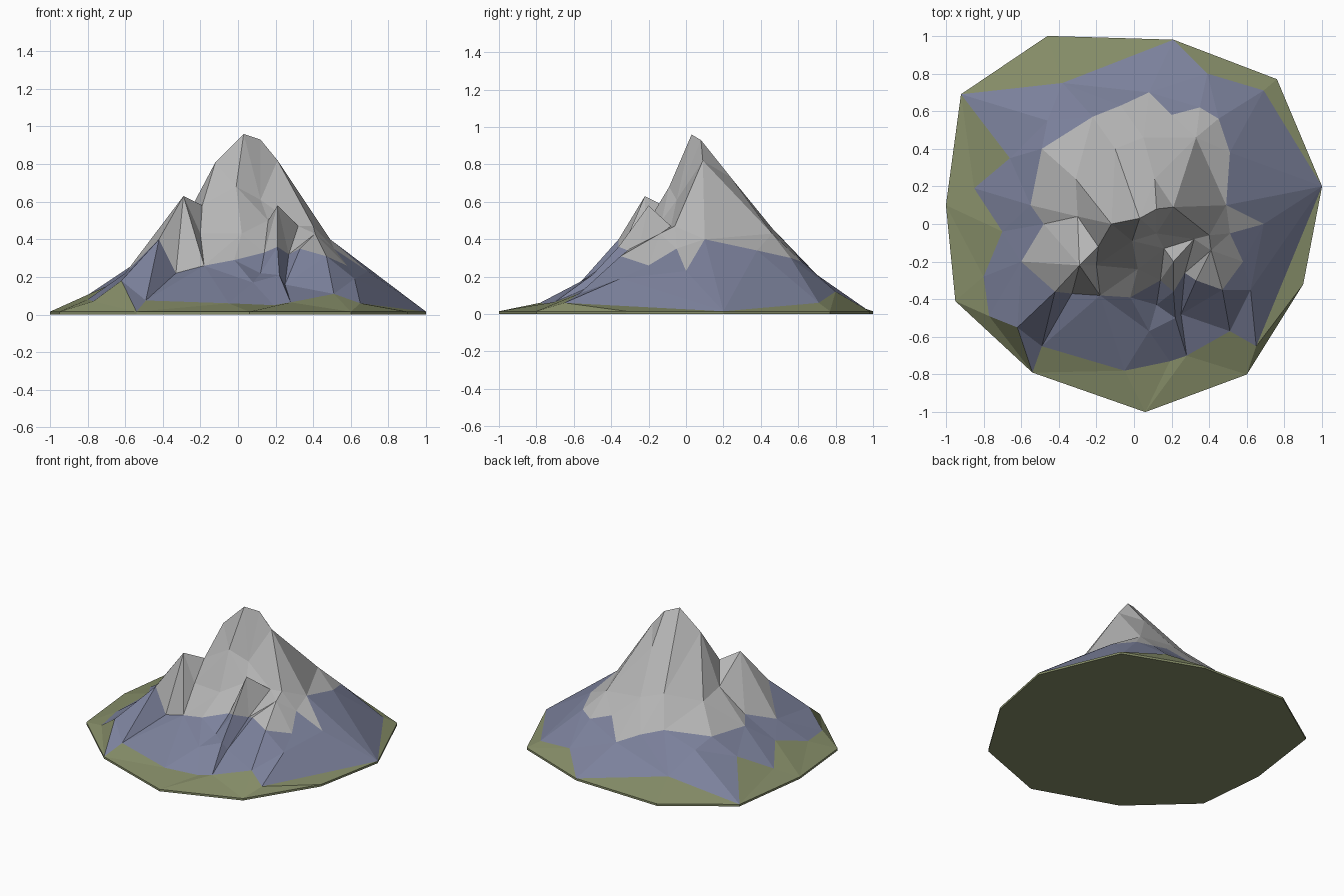
import bpy
from mathutils import Vector
from mathutils.geometry import delaunay_2d_cdt

if "Cube" in bpy.data.objects:
    bpy.data.objects.remove(bpy.data.objects["Cube"])

# Plan outline of the grass base
outline = [(-.46, 1), (.21, .98), (.76, .77), (1, .2), (.9, -.32), (.6, -.8),
           (.06, -1), (-.54, -.79), (-.95, -.41), (-1, .1), (-.92, .69)]
RIM = .015

# Foot of the rock, where it meets the grass
foot = [(-.92, .69, RIM), (-.38, .75, .1), (.21, .98, RIM), (.39, .8, .12), (.69, .71, .06),
        (1, .2, RIM), (.65, -.65, .06), (.51, -.57, .11), (.28, -.7, .065), (.19, -.73, .05),
        (-.05, -.78, .06), (-.49, -.65, .075), (-.54, -.79, RIM), (-.62, -.55, .18),
        (-.77, -.49, .07), (-.8, -.28, .08), (-.7, -.04, .15), (-.85, .19, .07), (-.66, .35, .17)]

# Ridges and gullies, running from high to low
peak, shoulder, saddle = (.03, .03, .96), (-.12, 0, .81), (-.19, -.12, .58)
left_peak, spur = (-.29, -.22, .63), (.21, -.2, .58)
east, east_low = (.21, .09, .82), (.49, .1, .4)
lines = [
    [peak, shoulder, saddle, left_peak, (-.42, -.36, .4), (-.62, -.55, .18)],
    [left_peak, (-.33, -.37, .22), (-.49, -.65, .075)],
    [left_peak, (-.48, .0, .3), (-.7, -.04, .15)],
    [peak, (.12, .08, .93), east, east_low, (1, .2, RIM)],
    [(.12, .08, .93), (.11, .24, .73), (.33, .46, .43), (.35, .62, .28), (.39, .8, .12)],
    [peak, (-.1, .4, .5), (-.22, .57, .33), (-.38, .75, .1)],
    [peak, (-.01, -.09, .68), (.02, -.24, .43), (-.02, -.39, .29)],
    [(.12, .08, .93), (.12, -.05, .61), (.16, -.13, .5), spur,
     (.21, -.36, .36), (.22, -.5, .21), (.19, -.73, .05)],
    [(.02, -.24, .43), (.14, -.3, .33), (.12, -.43, .22), (.08, -.57, .17), (.19, -.73, .05)],
    [(.32, -.08, .47), (.27, -.26, .32), (.25, -.48, .16), (.28, -.7, .065)],
    [east, (.4, -.06, .47), (.41, -.14, .43), (.47, -.35, .31), (.51, -.57, .11)],
]

# Loose points on the open slopes
slopes = [(-.2, -.22, .43), (-.18, -.38, .26), (.33, -.3, .35), (.51, -.05, .35),
          (.69, 0, .23), (.58, -.2, .26), (.62, -.35, .19), (.51, .38, .34), (.45, .56, .3),
          (.2, .58, .33), (.08, .7, .21), (-.07, .63, .28), (-.46, .55, .24), (-.49, .4, .29),
          (-.31, .24, .44), (-.55, .1, .27), (-.3, .04, .47), (-.6, -.2, .22), (.05, .46, .46)]

# Gather shared points and crease edges, then triangulate the plan
pts, edges, heights = [], [], []


def add(p):
    q = Vector(p[:2])
    for i, o in enumerate(pts):
        if (o - q).length < .005:
            return i
    pts.append(q)
    heights.append(p[2])
    return len(pts) - 1


def chain(path, closed=False):
    ids = [add(p) for p in path]
    edges.extend(zip(ids, ids[1:]))
    if closed:
        edges.append((ids[-1], ids[0]))


chain([(x, y, RIM) for x, y in outline], True)
chain(foot, True)
for line in lines:
    chain(line)
for p in slopes:
    add(p)

plan, _, tris, source, _, _ = delaunay_2d_cdt(pts, edges, [], 0, 1e-5)
verts = []
for p, src in zip(plan, source):
    i = src[0] if src else min(range(len(pts)), key=lambda k: (pts[k] - p).length)
    verts.append((p.x, p.y, heights[i]))
faces = [tuple(t) for t in tris]


# Grass lies outside the foot ring, pale stone on the upper faces
def inside(x, y):
    hit = False
    for a, b in zip(foot, foot[1:] + foot[:1]):
        if (a[1] > y) != (b[1] > y) and x < a[0] + (y - a[1]) * (b[0] - a[0]) / (b[1] - a[1]):
            hit = not hit
    return hit


zones = []
for t in faces:
    x, y, z = (sum(verts[i][k] for i in t) / 3 for k in range(3))
    zones.append(0 if not inside(x, y) else 2 if z > .315 else 1)

# Thin skirt and flat underside
n, start = len(outline), len(verts)
rim = [min(range(start), key=lambda k: (plan[k] - Vector(o)).length) for o in outline]
verts += [(x, y, 0) for x, y in outline]
for i in range(n):
    j = (i + 1) % n
    faces.append((rim[i], rim[j], start + j, start + i))
faces.append(tuple(range(start, start + n)))
zones += [0] * (n + 1)

mesh = bpy.data.meshes.new("mountain")
mesh.from_pydata(verts, [], faces)
for name, color in (("grass", (.24, .27, .14, 1)), ("rock", (.2, .22, .33, 1)),
                    ("pale_stone", (.46, .46, .46, 1))):
    mat = bpy.data.materials.new(name)
    mat.diffuse_color = color
    mat.use_nodes = True
    mat.node_tree.nodes["Principled BSDF"].inputs["Base Color"].default_value = mat.diffuse_color
    mesh.materials.append(mat)
for poly, zone in zip(mesh.polygons, zones):
    poly.material_index = zone
mesh.validate()
mesh.update()
mountain = bpy.data.objects.new("mountain", mesh)
bpy.context.collection.objects.link(mountain)
